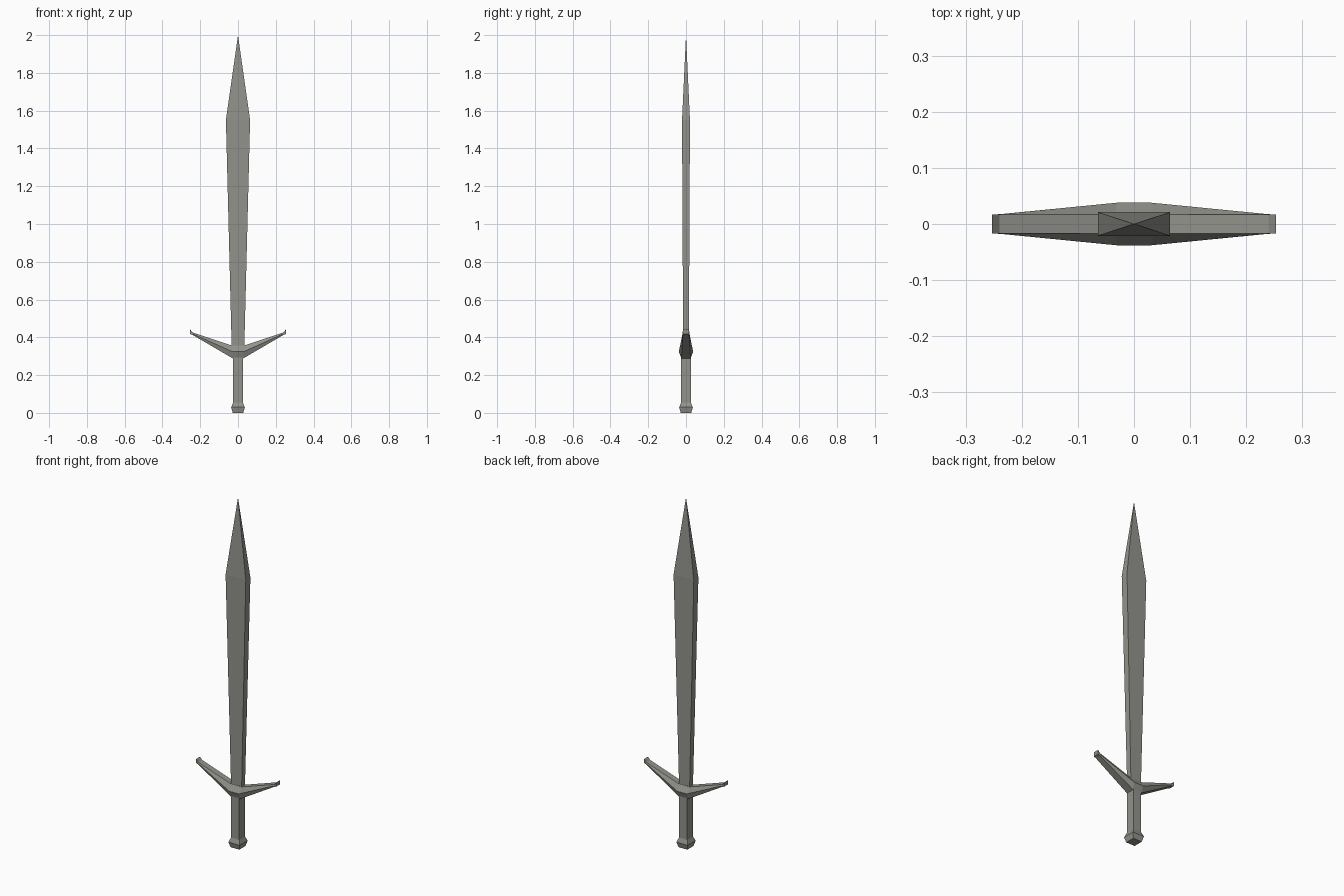
import bpy, bmesh

if "Cube" in bpy.data.objects:
    bpy.data.objects.remove(bpy.data.objects["Cube"])

steel = bpy.data.materials.new("grey_steel")
steel.diffuse_color = (0.29, 0.29, 0.265, 1)
steel.use_nodes = True
steel.node_tree.nodes["Principled BSDF"].inputs["Base Color"].default_value = steel.diffuse_color


def loft(name, rings, tip=None):
    """Skin a list of equal-sized point rings; cap the ends or close to a tip."""
    bm = bmesh.new()
    loops = [[bm.verts.new(p) for p in ring] for ring in rings]
    for a, b in zip(loops, loops[1:]):
        for i in range(len(a)):
            j = (i + 1) % len(a)
            bm.faces.new((a[i], a[j], b[j], b[i]))
    bm.faces.new(loops[0][::-1])
    if tip:
        t, top = bm.verts.new(tip), loops[-1]
        for i in range(len(top)):
            bm.faces.new((top[i], top[(i + 1) % len(top)], t))
    else:
        bm.faces.new(loops[-1])
    bmesh.ops.recalc_face_normals(bm, faces=bm.faces)
    me = bpy.data.meshes.new(name)
    bm.to_mesh(me)
    bm.free()
    me.materials.append(steel)
    ob = bpy.data.objects.new(name, me)
    bpy.context.collection.objects.link(ob)
    return ob


def rect(x, y, z):
    return [(-x, -y, z), (x, -y, z), (x, y, z), (-x, y, z)]


# Blade: flat bar that widens upward, then a four-sided point
loft("blade", [rect(0.033, 0.015, 0.33), rect(0.064, 0.021, 1.55)], (0, 0, 2.0))

# Grip and pommel
loft("grip", [rect(0.026, 0.026, 0.05), rect(0.026, 0.026, 0.30)])
loft("pommel", [rect(0.028, 0.028, 0), rect(0.036, 0.036, 0.03), rect(0.026, 0.026, 0.055)])


# Crossguard: six-sided section given as (x, half depth, z) for bottom, middle, top
def section(bottom, middle, top, side):
    pts = (bottom, middle, top)
    return ([(side * x, -y, z) for x, y, z in pts]
            + [(side * x, y, z) for x, y, z in reversed(pts)])


centre = ((0.027, 0.024, 0.288), (0.03, 0.038, 0.324), (0.034, 0.017, 0.357))
neck = ((0.238, 0.017, 0.411), (0.239, 0.0175, 0.418), (0.24, 0.017, 0.426))
end = ((0.253, 0.017, 0.417), (0.253, 0.017, 0.428), (0.253, 0.017, 0.441))
loft("crossguard", [section(*s, -1) for s in (end, neck, centre)]
     + [section(*s, 1) for s in (centre, neck, end)])
